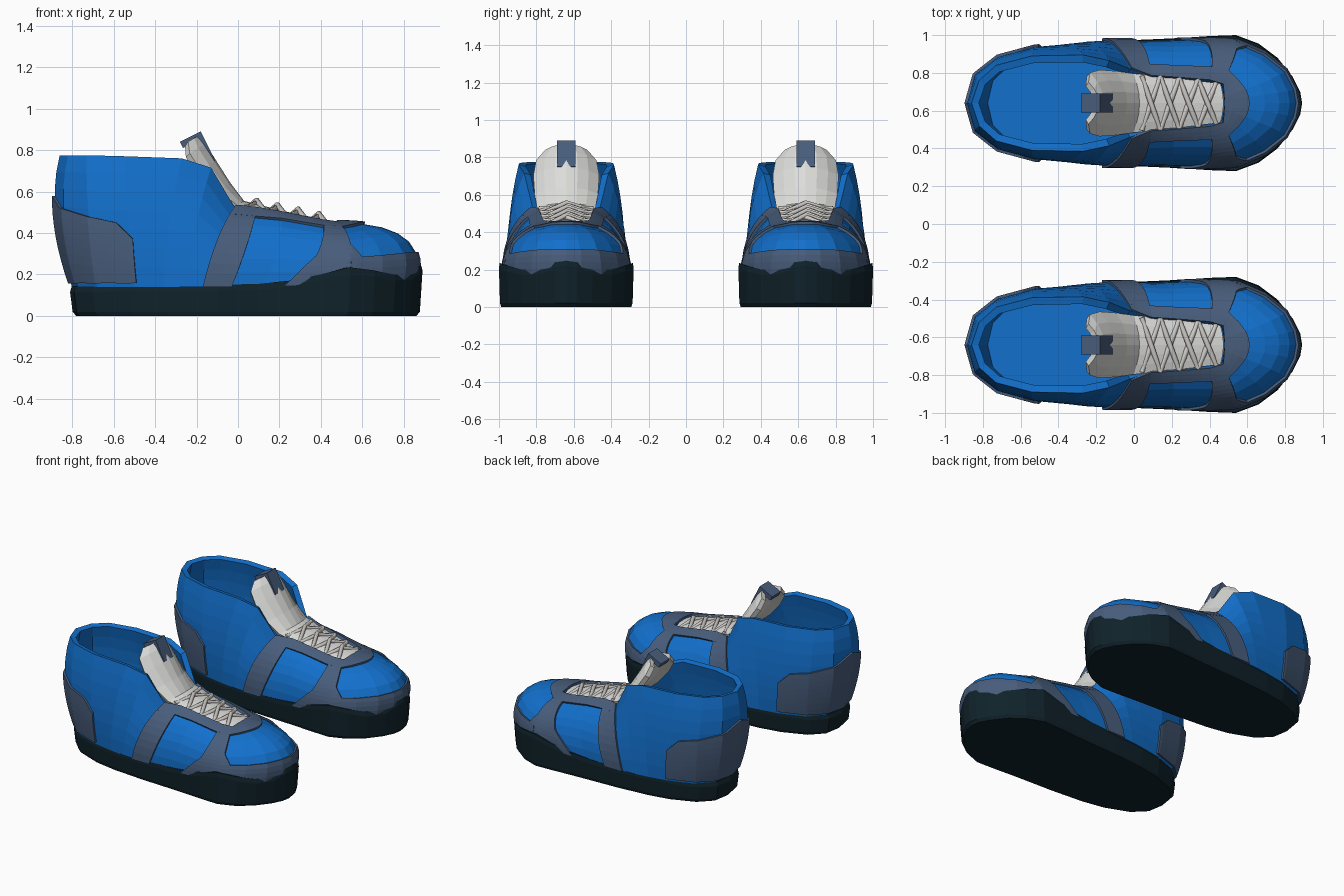
import bpy, math
from mathutils import Vector

if "Cube" in bpy.data.objects:
    bpy.data.objects.remove(bpy.data.objects["Cube"])

CENTRE = 0.64   # distance of each shoe's centre line from y = 0


def material(name, rgb):
    m = bpy.data.materials.new(name)
    m.diffuse_color = (*rgb, 1)
    m.use_nodes = True
    m.node_tree.nodes["Principled BSDF"].inputs["Base Color"].default_value = m.diffuse_color
    return m


BLUE = material("bright_blue", (0.006, 0.16, 0.60))
SLATE = material("slate_blue", (0.065, 0.11, 0.20))
DARK = material("dark_sole", (0.005, 0.016, 0.023))
WHITE = material("off_white", (0.72, 0.72, 0.70))
LACE = material("lace_grey", (0.62, 0.60, 0.57))


def pair(name, data, mat, thickness=0, offset=-1):
    """Place one copy of a part on each shoe."""
    data.materials.append(mat)
    for side, s in (("left", 1), ("right", -1)):
        ob = bpy.data.objects.new(f"{name}_{side}", data)
        ob.location.y = s * CENTRE
        bpy.context.collection.objects.link(ob)
        if thickness:
            mod = ob.modifiers.new("thickness", 'SOLIDIFY')
            mod.thickness, mod.offset = thickness, offset


def mesh(name, verts, faces):
    me = bpy.data.meshes.new(name)
    me.from_pydata([tuple(v) for v in verts], [], faces)
    me.update()
    return me


def grid_faces(cols, rows, wrap=False):
    """Faces of a grid whose vertices are stored column by column."""
    n = cols if wrap else cols - 1
    return [(i * rows + j, i * rows + j + 1,
             (i + 1) % cols * rows + j + 1, (i + 1) % cols * rows + j)
            for i in range(n) for j in range(rows - 1)]


# Upper shape, heel to toe: bottom, middle and top point (x, half width, z)
STATIONS = [[Vector(p) for p in s] for s in (
    ((-.80, 0, .14), (-.88, 0, .48), (-.86, 0, .775)),
    ((-.77, .13, .14), (-.84, .15, .48), (-.82, .12, .775)),
    ((-.68, .22, .14), (-.72, .245, .47), (-.73, .20, .775)),
    ((-.50, .285, .14), (-.53, .295, .46), (-.54, .25, .77)),
    ((-.36, .31, .14), (-.33, .305, .46), (-.27, .255, .76)),
    ((-.25, .325, .14), (-.20, .305, .45), (-.13, .225, .715)),
    ((-.17, .33, .14), (-.10, .30, .37), (-.02, .18, .53)),
    ((-.03, .33, .14), (.05, .29, .36), (.09, .14, .515)),
    ((.12, .33, .14), (.20, .285, .36), (.20, .135, .495)),
    ((.30, .335, .15), (.40, .29, .34), (.40, .12, .455)),
    ((.53, .335, .17), (.54, .275, .345), (.47, .10, .445)),
    ((.68, .27, .17), (.66, .215, .36), (.475, .06, .447)),
    ((.79, .18, .17), (.75, .14, .375), (.478, .03, .45)),
    ((.845, .08, .17), (.79, .06, .38), (.48, .015, .45)),
    ((.86, 0, .17), (.80, 0, .38), (.48, 0, .45)))]
N = len(STATIONS) - 1


def surf(u, v):
    """Point on the upper: u runs round the shoe (0 heel, N toe), v runs up."""
    u %= 2 * N
    flip = u > N
    if flip:
        u = 2 * N - u
    i = min(int(u), N - 1)
    b, m, t = (p.lerp(q, u - i) for p, q in zip(STATIONS[i], STATIONS[i + 1]))
    c = 2 * m - (b + t) / 2
    p = (1 - v) ** 2 * b + 2 * v * (1 - v) * c + v * v * t
    if flip:
        p.y = -p.y
    return p


def normal(u, v):
    du = surf(u + .3, v) - surf(u - .3, v)
    dv = surf(u, v + .03) - surf(u, v - .03)
    return dv.cross(du).normalized()


# Upper with a closed floor and a thick collar
ROWS = 8
verts = [surf(u, j / (ROWS - 1)) for u in range(2 * N) for j in range(ROWS)]
faces = grid_faces(2 * N, ROWS, True) + [tuple(u * ROWS for u in range(2 * N))]
pair("upper", mesh("upper", verts, faces), BLUE, 0.04)


def overlay(name, f, cols, rows=9):
    """Raised panel following the upper; f maps (a, b) in 0..1 to (u, v)."""
    pts = []
    for i in range(cols + 1):
        for j in range(rows):
            u, v = f(i / cols, j / (rows - 1))
            pts.append(surf(u, v) + 0.013 * normal(u, v))
    pair(name, mesh(name, pts, grid_faces(cols + 1, rows)), SLATE, 0.02)


def counter_top(u):
    """Height of the heel counter, dropping in steps to the front."""
    prof = ((0, .66), (.8, .57), (2.3, .5), (2.7, .48), (3.1, .36))
    for (a, p), (b, q) in zip(prof, prof[1:]):
        if u <= b:
            return p + (q - p) * (u - a) / (b - a)
    return prof[-1][1]


def heel_counter(a, b):
    u = -3.1 + 6.2 * a
    return u, 0.03 + (counter_top(abs(u)) - 0.03) * b


overlay("heel_counter", heel_counter, 62)
overlay("eyestay", lambda a, b: (6 + 16 * a, .84 + .16 * b), 64, 4)
overlay("toe_guard", lambda a, b: (10 + 8 * a, .28 * b), 32, 5)


def toe_strap(a, b):
    v = .9 * b
    rear = 9 - .4 * max(0, 1 - v / .35)
    front = 10 + .35 * max(0, 1 - abs(v - .28) / .2)
    return rear + (front - rear) * a, v


for label, mir in (("outer", False), ("inner", True)):
    def side(f, mir=mir):
        # mirrored panels run the other way so that faces still point out
        return (lambda a, b: (2 * N - f(1 - a, b)[0], f(1 - a, b)[1])) if mir else f
    overlay("side_strap_" + label, side(lambda a, b: (6 + a, .9 * b)), 4)
    overlay("toe_strap_" + label, side(toe_strap), 8, 14)

# Sole: outline (x, half width, top height), lofted through rings
half = [(-.81, 0, .145), (-.79, .12, .145), (-.70, .21, .145), (-.52, .28, .15),
        (-.35, .31, .15), (-.10, .33, .15), (.10, .338, .155), (.25, .345, .17),
        (.40, .355, .20), (.54, .36, .235), (.66, .315, .22), (.76, .24, .20),
        (.84, .14, .205), (.88, .06, .24), (.89, 0, .25)]
outline = half + [(x, -w, z) for x, w, z in half[-2:0:-1]]
rings = ((.965, lambda z: 0), (.985, lambda z: .02), (1, lambda z: z - .03),
         (.99, lambda z: z), (.93, lambda z: z - .005), (.88, lambda z: .13))
verts = [(.03 + (x - .03) * s, w * s, h(z)) for x, w, z in outline for s, h in rings]
n, r = len(outline), len(rings)
faces = grid_faces(n, r, True)
faces += [tuple(i * r for i in range(n)), tuple(i * r + r - 1 for i in reversed(range(n)))]
pair("sole", mesh("sole", verts, faces), DARK)

# Tongue: rows of (x, z, half width, sag of the edges)
rows = [(.47, .435, .10, .02), (.22, .488, .13, .03), (.02, .54, .15, .04),
        (-.05, .63, .16, .07), (-.12, .74, .165, .09), (-.17, .82, .15, .09),
        (-.20, .86, .10, .06)]
verts = []
for k in range(7):
    s = 1 - k / 3
    verts += [(x - .8 * sag * s * s, s * w, z - .5 * sag * s * s) for x, z, w, sag in rows]
faces = [f[::-1] for f in grid_faces(7, len(rows))]
pair("tongue", mesh("tongue", verts, faces), WHITE, 0.035, 0)

# Pull tab folded over the tongue
prof = [(-.11, .75), (-.18, .89), (-.28, .84), (-.265, .81), (-.20, .84), (-.14, .73)]
m = len(prof)
verts = [(x, y, z) for y in (-.05, .05) for x, z in prof]
faces = [tuple(range(m)), tuple(range(2 * m - 1, m - 1, -1))]
faces += [(i, i + m, (i + 1) % m + m, (i + 1) % m) for i in range(m)]
pair("pull_tab", mesh("pull_tab", verts, faces), SLATE)

# Criss-cross laces
cu = bpy.data.curves.new("laces", 'CURVE')
cu.dimensions = '3D'
cu.bevel_depth, cu.bevel_resolution, cu.use_fill_caps = 0.014, 1, True


def lace_height(x):
    return .545 - .215 * x


for k in range(4):
    x0, x1 = .04 + .1 * k, .14 + .1 * k
    for s in (1, -1):
        sp = cu.splines.new('POLY')
        sp.points.add(4)
        for p, t in zip(sp.points, (0, .12, .5, .88, 1)):
            x = x0 + (x1 - x0) * t
            lift = (-.01, .012, .026 + .006 * s, .012, -.01)[round(t * 4)]
            p.co = (x, s * (.145 - .03 * k / 4) * (1 - 2 * t), lace_height(x) + lift, 1)
pair("laces", cu, LACE)
